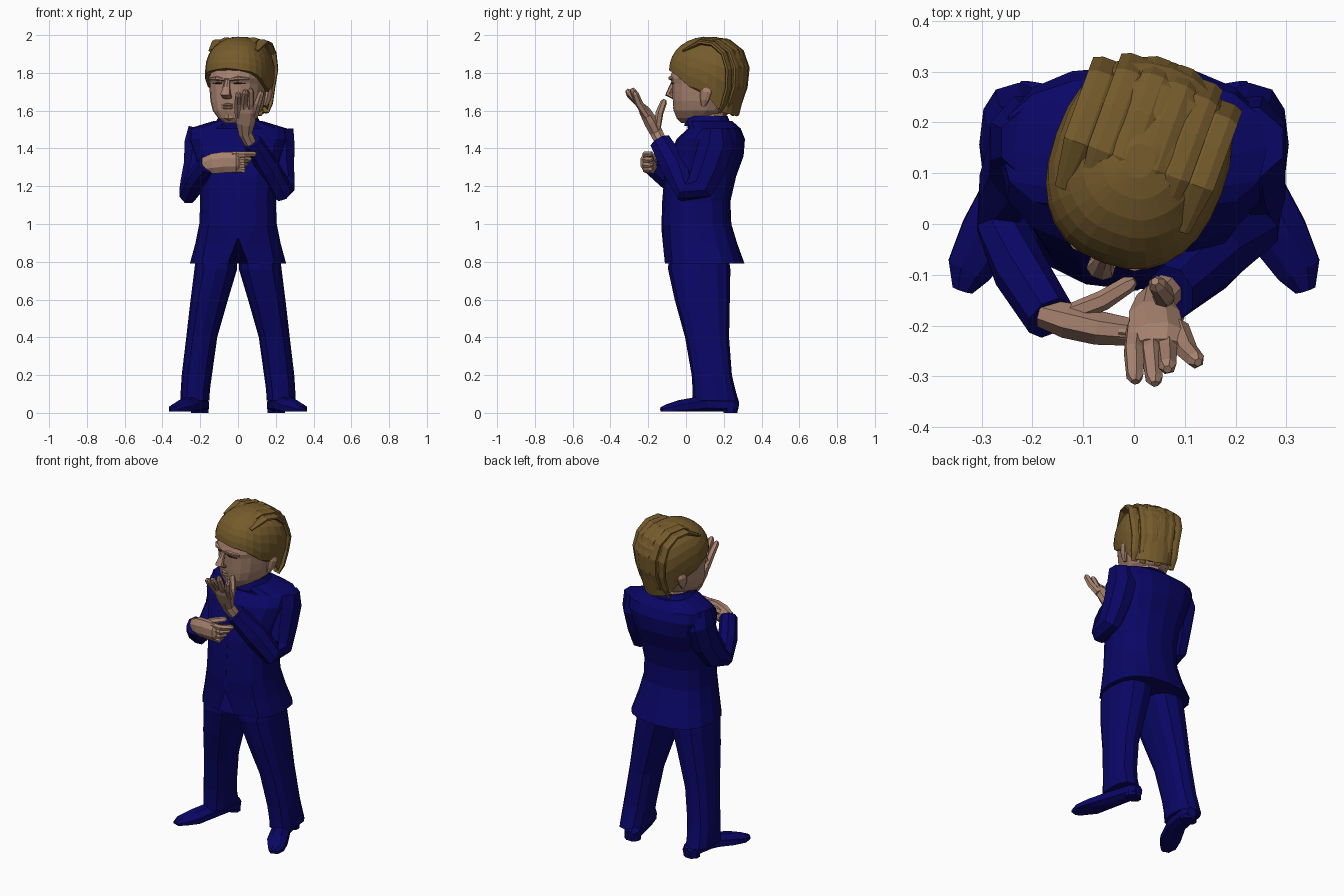
import bpy, math
from mathutils import Vector, Matrix


def mat(name, c):
    m = bpy.data.materials.new(name)
    m.diffuse_color = (*c, 1)
    return m


SUIT = mat("navy_cloth", (0.003, 0.002, 0.13))
SKIN = mat("skin", (0.38, 0.22, 0.155))
HAIR = mat("hair", (0.18, 0.105, 0.025))
DARK = mat("dark", (0.03, 0.02, 0.018))
HEAD = Matrix.Translation((0.01, 0.12, 0)) @ Matrix.Rotation(math.radians(-20), 4, 'Z')


def mesh(name, verts, faces, m, xf=None):
    me = bpy.data.meshes.new(name)
    me.from_pydata([tuple(v) for v in verts], [], faces)
    me.materials.append(m)
    ob = bpy.data.objects.new(name, me)
    bpy.context.collection.objects.link(ob)
    if xf:
        ob.matrix_world = xf
    return ob


def skin_rings(name, rings, m, xf=None):
    n = len(rings[0])
    faces = [(k * n + i, k * n + (i + 1) % n, (k + 1) * n + (i + 1) % n, (k + 1) * n + i)
             for k in range(len(rings) - 1) for i in range(n)]
    faces += [tuple(range(n))[::-1], tuple(range((len(rings) - 1) * n, len(rings) * n))]
    return mesh(name, [v for r in rings for v in r], faces, m, xf)


def sgnpow(v, p):
    return math.copysign(abs(v) ** p, v)


def stack(rows, n=12, p=0.8):
    """Horizontal rings from (z, centre x, half width, y front, y back)."""
    out = []
    for z, cx, rx, yf, yb in rows:
        ring = []
        for i in range(n):
            a = 2 * math.pi * i / n
            ring.append(Vector((cx + rx * sgnpow(math.cos(a), p),
                                (yf + yb) / 2 + (yb - yf) / 2 * sgnpow(math.sin(a), p), z)))
        out.append(ring)
    return out


def tube(name, path, m, side=(1, 0, 0), n=8, xf=None, floor=None):
    """Sweep ellipses along points (x, y, z, half width, half height); side = width direction."""
    pts = [Vector(q[:3]) for q in path]
    rings = []
    for k, q in enumerate(path):
        t = (pts[min(k + 1, len(pts) - 1)] - pts[max(k - 1, 0)]).normalized()
        u = Vector(side)
        u = (u - t * u.dot(t)).normalized()
        w = t.cross(u)
        ring = []
        for i in range(n):
            a = 2 * math.pi * (i + 0.5) / n
            v = pts[k] + u * q[3] * math.cos(a) + w * q[4] * math.sin(a)
            if floor is not None:
                v.z = max(v.z, floor)
            ring.append(v)
        rings.append(ring)
    return skin_rings(name, rings, m, xf)


def finger(name, a, b, c, r):
    d = (Vector(c) - Vector(b)).normalized() * r * 0.7
    tube(name, [(*a, r, r), (*b, r, r), (*c, r * .85, r * .85), (*(Vector(c) + d), r * .4, r * .4)],
         SKIN, side=(0.6, 0.3, 0.7), n=6)


# Jacket with a narrow notch in the front hem
rings = stack([(.79, 0, .255, -.125, .31), (.9, 0, .225, -.13, .27), (1.0, 0, .205, -.13, .24),
               (1.12, 0, .2, -.125, .235), (1.25, 0, .21, -.115, .265), (1.36, 0, .235, -.085, .305),
               (1.45, 0, .265, -.05, .312), (1.505, 0, .262, .01, .29), (1.545, 0, .13, 0, .245)], n=16)
rings[0][12].z += .14
rings[1][12].z += .07
for i, s in ((11, -1), (13, 1)):
    rings[0][i].x = .055 * s
    rings[1][i].x = .045 * s
skin_rings("jacket", rings, SUIT)
# Collar and front seam edge
skin_rings("collar", stack([(1.52, 0, .13, -.01, .24), (1.572, .0, .1, .005, .22)]), SUIT)
tube("front_seam", [(.0, -.124, .96, .012, .01), (.0, -.119, 1.12, .012, .01), (.0, -.108, 1.25, .012, .01),
                    (.0, -.04, 1.45, .012, .01)], SUIT, n=4)

# Trousers and shoes, both sides
for s, side in ((-1, "right"), (1, "left")):
    skin_rings(f"{side}_trouser_leg", stack([
        (.065, .228 * s, .077, .035, .278), (.12, .226 * s, .077, .035, .262), (.2, .218 * s, .08, .03, .243),
        (.4, .192 * s, .082, -.005, .228), (.6, .152 * s, .099, -.06, .232), (.76, .118 * s, .113, -.095, .235),
        (.86, .11 * s, .108, -.09, .22)]), SUIT)
    tube(f"{side}_shoe", [(.195 * s, .275, .035, .03, .03), (.2 * s, .245, .04, .05, .05),
                          (.23 * s, .1, .045, .055, .05), (.285 * s, -.02, .028, .062, .045),
                          (.325 * s, -.09, .018, .048, .032), (.338 * s, -.13, .012, .022, .02)],
         SUIT, floor=0.008)
    tube(f"{side}_heel", [(.203 * s, .235, .0, .05, .04), (.203 * s, .235, .03, .05, .04)], SUIT)

# Sleeves: square shoulder, bent elbow, cuff end
tube("left_sleeve", [(.215, .16, 1.5, .085, .075), (.222, .16, 1.42, .083, .1), (.23, .12, 1.3, .073, .095),
                     (.245, .075, 1.2, .058, .085), (.235, .0, 1.175, .058, .065), (.16, -.06, 1.3, .06, .075),
                     (.075, -.135, 1.435, .05, .06)], SUIT)
tube("right_sleeve", [(-.185, .16, 1.5, .085, .075), (-.205, .16, 1.42, .085, .1), (-.22, .12, 1.3, .073, .095),
                      (-.25, .065, 1.2, .06, .085), (-.262, .0, 1.165, .052, .06), (-.225, -.09, 1.235, .055, .06),
                      (-.165, -.185, 1.315, .05, .055)], SUIT)

# Raised left hand
tube("left_palm", [(.065, -.13, 1.43, .034, .034), (.04, -.155, 1.48, .038, .036), (.04, -.185, 1.54, .054, .04),
                   (.045, -.22, 1.6, .058, .032), (.045, -.24, 1.63, .05, .018)], SKIN)
for k, (bx, mx, tip) in enumerate(((.004, .0, (.002, -.3, 1.685)), (.034, .034, (.04, -.305, 1.7)),
                                   (.062, .065, (.066, -.28, 1.705)), (.088, .105, (.122, -.268, 1.69)))):
    finger(f"left_finger_{k}", (bx, -.205, 1.57), (mx, -.25, 1.64), tip, .021)
finger("left_thumb", (.055, -.155, 1.5), (.06, -.14, 1.59), (.045, -.118, 1.645), .021)

# Right hand folded across
tube("right_palm", [(-.18, -.175, 1.31, .03, .045), (-.13, -.19, 1.32, .038, .058), (-.07, -.205, 1.327, .036, .06),
                    (-.01, -.212, 1.327, .03, .056), (.012, -.205, 1.327, .018, .045)], SKIN, side=(0, 1, 0))
for k, (z, tx) in enumerate(((1.365, .085), (1.337, .06), (1.31, .04), (1.287, .02))):
    finger(f"right_finger_{k}", (-.03, -.212, z), (.03, -.215, z + .002), (tx, -.185, z + .006), .018)
finger("right_thumb", (-.12, -.175, 1.34), (-.06, -.15, 1.36), (-.01, -.118, 1.37), .02)

# Neck and head
tube("neck", [(0, .13, 1.5, .095, .09), (.005, .115, 1.66, .095, .09)], SKIN, n=10)
skin_rings("head", stack([(1.535, 0, .045, -.15, -.06), (1.56, 0, .085, -.172, .04), (1.6, 0, .12, -.185, .1),
                          (1.65, 0, .136, -.188, .13), (1.7, 0, .142, -.19, .15), (1.745, 0, .145, -.192, .16),
                          (1.77, 0, .145, -.205, .16), (1.83, 0, .135, -.185, .17), (1.92, 0, .1, -.12, .13)],
                         n=16, p=.78), SKIN, HEAD)
# Facial features
tube("nose", [(0, -.19, 1.765, .014, .012), (0, -.208, 1.72, .02, .016), (0, -.222, 1.688, .029, .022),
              (0, -.192, 1.67, .026, .012)], SKIN, xf=HEAD)
for z, name in ((1.632, "upper_lip"), (1.616, "lower_lip")):
    tube(name, [(-.06, -.165, z - .006, .005, .004), (0, -.19, z, .012, .008),
                (.06, -.165, z - .006, .005, .004)], SKIN, side=(0, 1, 0), n=6, xf=HEAD)
tube("chin", [(-.05, -.15, 1.57, .012, .012), (0, -.162, 1.57, .02, .026), (.05, -.15, 1.57, .012, .012)],
     SKIN, side=(0, 1, 0), n=6, xf=HEAD)
for s, side in ((-1, "right"), (1, "left")):
    tube(f"{side}_eye", [(.028 * s, -.184, 1.745, .006, .003), (.055 * s, -.182, 1.747, .012, .007),
                         (.09 * s, -.165, 1.743, .006, .003)], DARK, side=(0, 1, 0), n=6, xf=HEAD)
    tube(f"{side}_brow", [(.015 * s, -.195, 1.765, .01, .008), (.06 * s, -.192, 1.772, .014, .012),
                          (.11 * s, -.16, 1.768, .01, .006)], SKIN, side=(0, 1, 0), n=6, xf=HEAD)
    tube(f"{side}_ear", [(.135 * s, .02, 1.625, .01, .012), (.145 * s, .03, 1.66, .016, .026),
                         (.15 * s, .04, 1.7, .018, .034), (.148 * s, .04, 1.735, .01, .02)], SKIN, xf=HEAD)

# Hair cap: fringe in front, long at the nape
N = 28
EDGE = ((0, 1.825), (45, 1.805), (62, 1.775), (80, 1.72), (95, 1.71), (112, 1.64), (130, 1.59), (180, 1.57))


def hairline(d):
    for (a, za), (b, zb) in zip(EDGE, EDGE[1:]):
        if d <= b:
            return za + (zb - za) * (d - a) / (b - a)
    return EDGE[-1][1]


rows = []
for t in (1, .8, .6, .42, .27, .14, .05, .004):
    ring = []
    for i in range(N):
        a = 2 * math.pi * i / N
        d = abs(math.degrees(math.atan2(math.sin(a), math.cos(a))))
        z = 1.992 + (hairline(d) - 1.992) * t
        f = math.sqrt(max(0, 1 - (max(0, z - 1.80) / .193) ** 2.4))
        f *= 1 - 1.2 * max(0, 1.77 - z)
        x, y = .174 * sgnpow(math.sin(a), .85), -.21 * sgnpow(math.cos(a), .88)
        ring.append((x * f, y * f, z))
    rows.append(ring)
skin_rings("hair_cap", rows, HAIR, HEAD)
# Combed locks running from the crown down to the nape
for k, u in enumerate((-.125, -.075, -.025, .025, .075, .125)):
    q = math.sqrt(1 - (u / .21) ** 2)
    prof = ((-.12, 1.93, .5), (0, 1.978, 1), (.09, 1.968, 1), (.165, 1.915, 1), (.198, 1.83, 1),
            (.19, 1.73, 1), (.158, 1.64, .9), (.125, 1.575 + .014 * (k % 2), .5))
    tube(f"hair_lock_{k}", [(u * (1 if z > 1.75 else .88), y * q, 1.6 + (z - 1.6) * (.8 + .2 * q), .034 * w, .015 * w)
                            for y, z, w in prof], HAIR, n=8, xf=HEAD)
